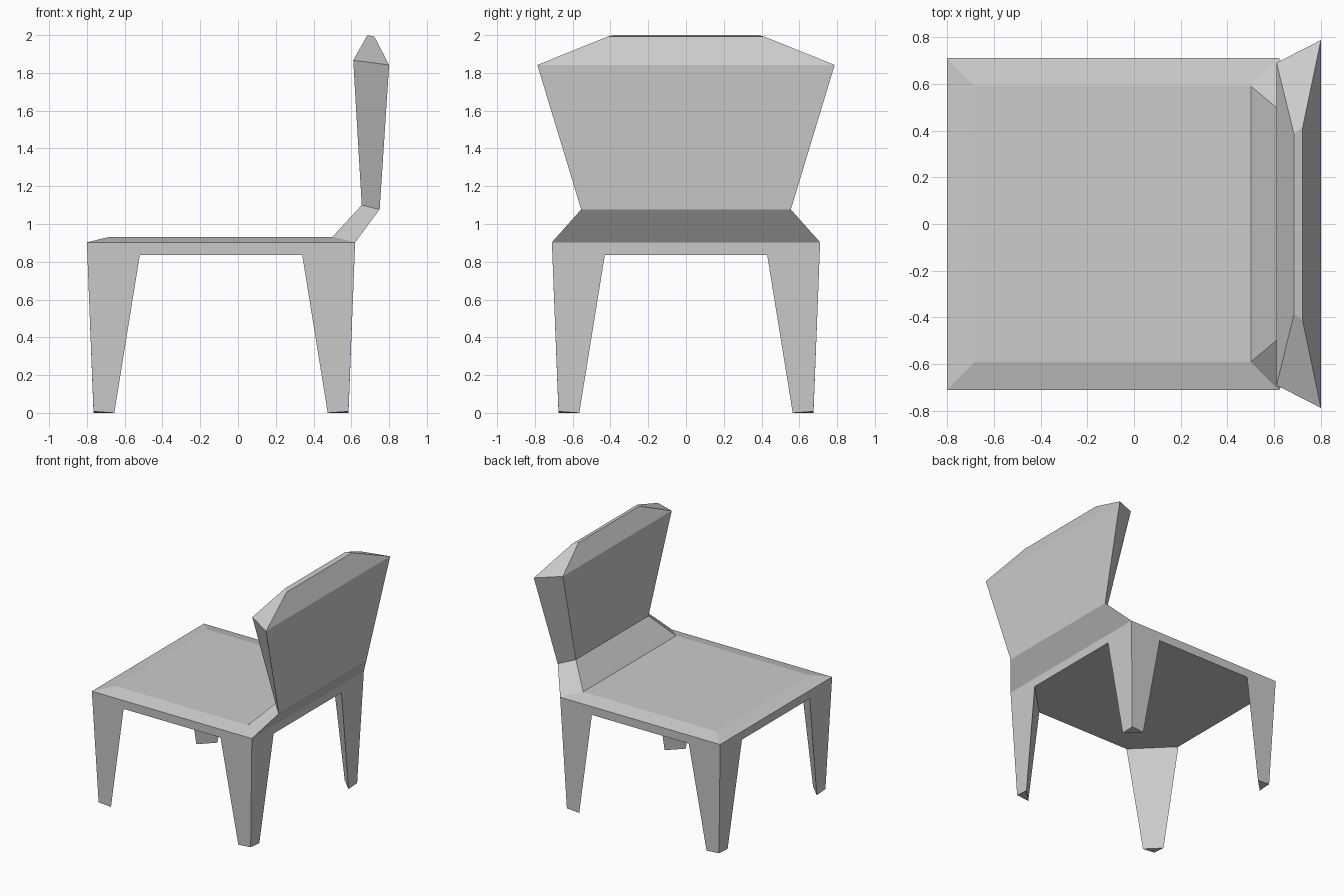
import bpy, bmesh

if "Cube" in bpy.data.objects:
    bpy.data.objects.remove(bpy.data.objects["Cube"])

CX = -0.09  # seat centre in x; the seat is square around it


def loft(name, rings, cap_start=False, cap_end=False, skip=()):
    """Skin matching rings of points; skip holds (ring, side) faces to leave open."""
    bm = bmesh.new()
    loops = [[bm.verts.new(p) for p in ring] for ring in rings]
    for r, (a, b) in enumerate(zip(loops, loops[1:])):
        n = len(a)
        for i in range(n):
            j = (i + 1) % n
            if (r, i) not in skip:
                bm.faces.new((a[i], a[j], b[j], b[i]))
    if cap_start:
        bm.faces.new(loops[0])
    if cap_end:
        bm.faces.new(loops[-1])
    bmesh.ops.recalc_face_normals(bm, faces=bm.faces[:])
    mesh = bpy.data.meshes.new(name)
    bm.to_mesh(mesh)
    bm.free()
    obj = bpy.data.objects.new(name, mesh)
    bpy.context.collection.objects.link(obj)
    return obj


def square(r, z):
    return [(CX + sx * r, sy * r, z)
            for sx, sy in ((-1, -1), (1, -1), (1, 1), (-1, 1))]


# Seat: thin slab with bevelled top; the rear bevel opens into the backrest
loft("seat", [square(0.7075, 0.835), square(0.71, 0.903), square(0.59, 0.932)],
     cap_end=True, skip={(1, 1)})

# Underside: square with its corners cut off by the legs
o, c = 0.7075, 0.43
corners = [(-c, -o), (c, -o), (o, -c), (o, c), (c, o), (-c, o), (-o, c), (-o, -c)]
underside = bpy.data.meshes.new("seat_underside")
underside.from_pydata([(CX + x, y, 0.835) for x, y in corners], [],
                      [list(range(7, -1, -1))])
bpy.context.collection.objects.link(bpy.data.objects.new("seat_underside", underside))

# Legs: tapering triangular wedges, one in each corner
for sx, end in ((-1, "left"), (1, "right")):
    for sy, side in ((-1, "front"), (1, "rear")):
        def triangle(outer, inner, z, lift=0):
            return [(CX + sx * outer, sy * outer, z + lift),
                    (CX + sx * inner, sy * outer, z),
                    (CX + sx * outer, sy * inner, z)]
        loft(f"{side}_{end}_leg",
             [triangle(o, c, 0.835), triangle(0.675, 0.565, 0, 0.008)], cap_end=True)


# Backrest: narrow neck flaring to a wide slab with a bevelled top
def back_ring(front, rear):
    (fx, fy, fz), (rx, ry, rz) = front, rear
    return [(fx, -fy, fz), (rx, -ry, rz), (rx, ry, rz), (fx, fy, fz)]


loft("backrest", [
    back_ring((0.50, 0.59, 0.932), (0.62, 0.71, 0.903)),
    back_ring((0.655, 0.46, 1.10), (0.75, 0.555, 1.077)),
    back_ring((0.61, 0.69, 1.867), (0.80, 0.787, 1.842)),
    back_ring((0.685, 0.385, 2.0), (0.722, 0.415, 1.992)),
], cap_end=True)
